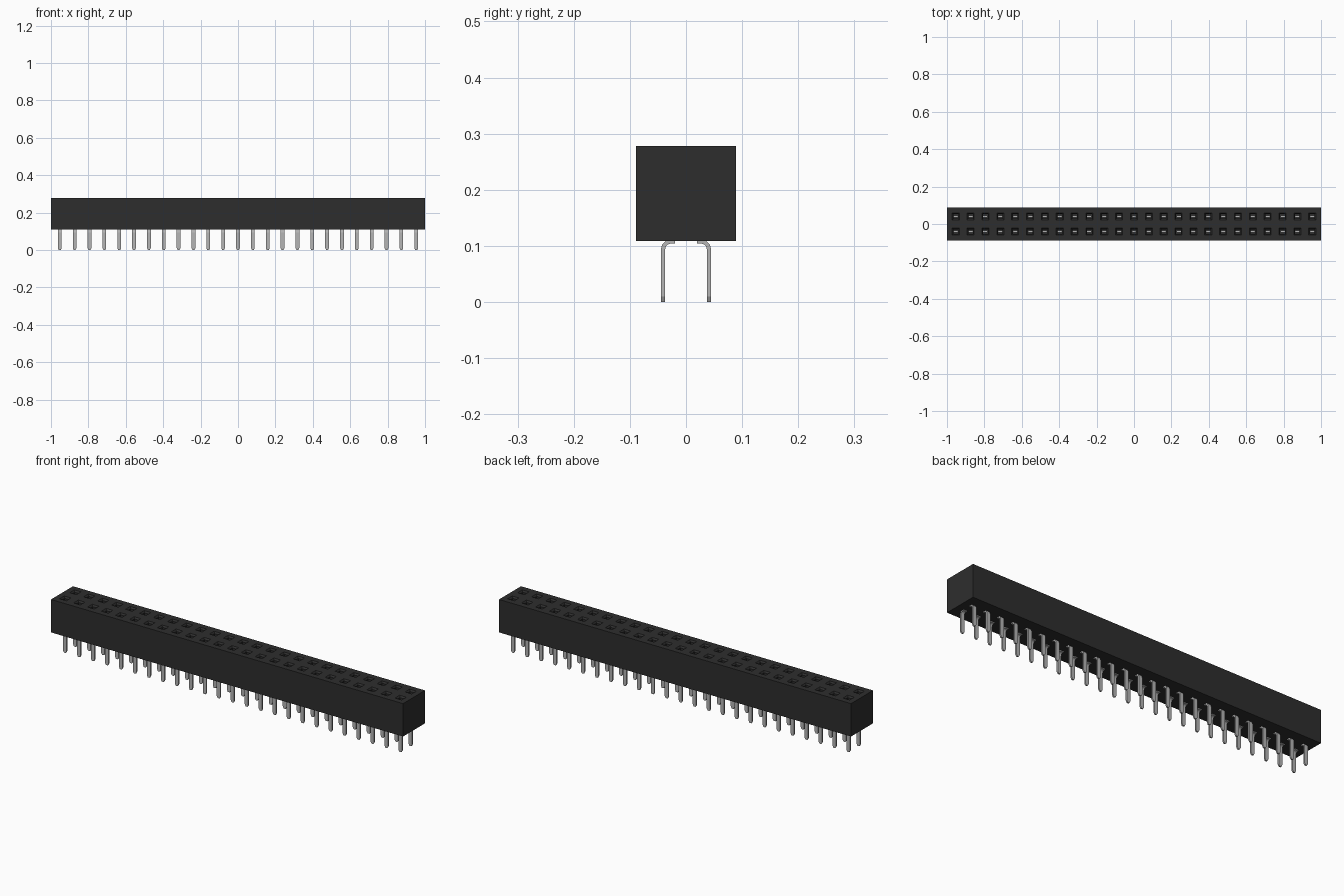
import bpy, bmesh
from mathutils import Vector

cube = bpy.data.objects.get("Cube")
if cube:
    bpy.data.objects.remove(cube, do_unlink=True)

COUNT, PITCH, ROW = 25, 0.0794, 0.041
HALF_Y, BASE, TOP = 0.089, 0.109, 0.278


def material(name, value, metallic=0.0):
    m = bpy.data.materials.new(name)
    m.use_nodes = True
    colour = (value, value, value, 1)
    m.diffuse_color = colour
    m.node_tree.nodes["Principled BSDF"].inputs["Base Color"].default_value = colour
    return m


black = material("black plastic", 0.027)
metal = material("tinned metal", 0.46)


def finish(bm, name, mat):
    bmesh.ops.recalc_face_normals(bm, faces=bm.faces)
    mesh = bpy.data.meshes.new(name)
    bm.to_mesh(mesh)
    bm.free()
    mesh.materials.append(mat)
    obj = bpy.data.objects.new(name, mesh)
    bpy.context.collection.objects.link(obj)
    return obj


xs = [(i - (COUNT - 1) / 2) * PITCH for i in range(COUNT)]

# Housing: a box whose top is a grid, with a chamfered socket in each cell
bm = bmesh.new()
hole, throat = 0.019, 0.0125
cuts_x = [-1] + [x + s * hole for x in xs for s in (-1, 1)] + [1]
cuts_y = [-HALF_Y] + [y + s * hole for y in (-ROW, ROW) for s in (-1, 1)] + [HALF_Y]
grid = [[bm.verts.new((x, y, TOP)) for y in cuts_y] for x in cuts_x]
sockets = []
for i in range(len(cuts_x) - 1):
    for j in range(len(cuts_y) - 1):
        f = bm.faces.new((grid[i][j], grid[i + 1][j], grid[i + 1][j + 1], grid[i][j + 1]))
        if i % 2 and j % 2:
            sockets.append(f)
rim = [e for e in bm.edges if e.is_boundary]
walls = bmesh.ops.extrude_edge_only(bm, edges=rim)["geom"]
for v in walls:
    if isinstance(v, bmesh.types.BMVert):
        v.co.z = BASE
bmesh.ops.holes_fill(bm, edges=[e for e in bm.edges if e.is_boundary], sides=0)


def sink(face, half, depth):
    """Extrude a socket face downwards, resizing it to the given half width."""
    centre = face.calc_center_median()
    new = bmesh.ops.extrude_discrete_faces(bm, faces=[face])["faces"][0]
    for v in new.verts:
        d = v.co - centre
        v.co = centre + Vector((half if d.x > 0 else -half,
                                half if d.y > 0 else -half, -depth))
    return new


for f in sockets:
    sink(sink(f, throat, 0.008), throat, 0.10)
finish(bm, "housing", black)


# Pins: thin flat strips, tapered at the tip and bent inwards under the housing
def add_pin(bm, x, side):
    #       y, z, half width, direction across the strip (y, z)
    path = [(0.041, 0.0, 0.005, 1, 0), (0.041, 0.01, 0.01, 1, 0),
            (0.041, 0.094, 0.01, 1, 0), (0.039, 0.101, 0.01, 0.87, 0.5),
            (0.034, 0.106, 0.01, 0.5, 0.87), (0.027, 0.108, 0.01, 0, 1),
            (0.02, 0.108, 0.01, 0, 1)]
    rings = []
    for y, z, w, ny, nz in path:
        rings.append([bm.verts.new((x + sx * w, side * (y + t * ny * 0.0038),
                                    z + t * nz * 0.0038))
                      for sx, t in ((-1, -1), (1, -1), (1, 1), (-1, 1))])
    for a, b in zip(rings, rings[1:]):
        for k in range(4):
            n = (k + 1) % 4
            bm.faces.new((a[k], a[n], b[n], b[k]))
    bm.faces.new(rings[0])
    bm.faces.new(rings[-1])


# Contacts: flat blades standing inside the sockets
def add_contact(bm, x, side):
    made = bmesh.ops.create_cube(bm, size=1)["verts"]
    for v in made:
        v.co = (x + v.co.x * 0.024, side * ROW + v.co.y * 0.011, 0.205 + v.co.z * 0.07)


for name, builder in (("pins", add_pin), ("contacts", add_contact)):
    for label, side in (("front", -1), ("back", 1)):
        bm = bmesh.new()
        for x in xs:
            builder(bm, x, side)
        finish(bm, label + "_" + name, metal)
